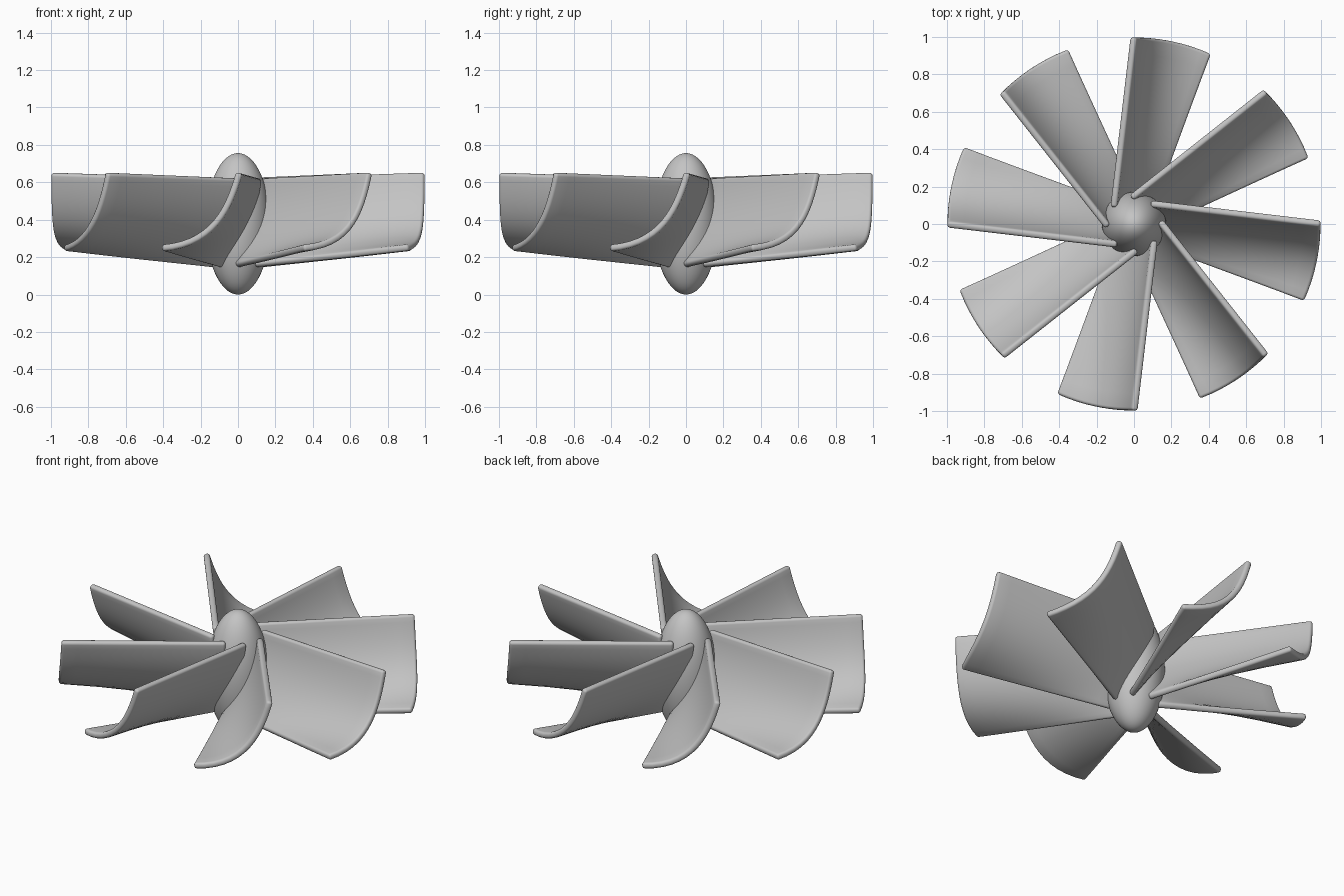
import bpy, bmesh, math
from mathutils import Vector, Matrix

cube = bpy.data.objects.get("Cube")
if cube:
    bpy.data.objects.remove(cube)

grey = bpy.data.materials.new("plain_grey")
grey.use_nodes = True
grey.diffuse_color = (0.55, 0.55, 0.55, 1)
grey.node_tree.nodes["Principled BSDF"].inputs["Base Color"].default_value = (0.55, 0.55, 0.55, 1)

BLADES = 8
THICK = 0.036
SPANS = 10
STEPS = 14


def finish(name, bm):
    mesh = bpy.data.meshes.new(name)
    bmesh.ops.recalc_face_normals(bm, faces=bm.faces)
    bm.to_mesh(mesh)
    bm.free()
    mesh.materials.append(grey)
    obj = bpy.data.objects.new(name, mesh)
    bpy.context.collection.objects.link(obj)
    mesh.shade_smooth()
    return obj


def bezier(a, b, c, d, t):
    s = 1 - t
    return a * s**3 + b * 3 * s * s * t + c * 3 * s * t * t + d * t**3


def section(points):
    ctrl = [Vector(p) for p in points]
    return [bezier(*ctrl, i / STEPS) for i in range(STEPS + 1)]


# Hub: tall ellipsoid
bm = bmesh.new()
bmesh.ops.create_uvsphere(bm, u_segments=48, v_segments=32, radius=1)
bmesh.ops.transform(bm, verts=bm.verts,
                    matrix=Matrix.Translation((0, 0, 0.378)) @ Matrix.Diagonal((0.172, 0.172, 0.378, 1)))
finish("hub", bm)

# Blade: ruled sheet between a gentle root curve and a scooped tip curve (x, z)
root = section([(0.11, 0.62), (0.09, 0.42), (-0.01, 0.28), (-0.10, 0.15)])
tip = section([(0.005, 0.65), (-0.05, 0.46), (-0.13, 0.27), (-0.41, 0.25)])


def blade(name, angle):
    bm = bmesh.new()
    rows = []
    for j in range(SPANS + 1):
        t = j / SPANS
        row = []
        for r, p in zip(root, tip):
            a = Vector((r.x, -0.09, r.y))
            b = Vector((p.x, -math.sqrt(0.997**2 - p.x**2), p.y))
            row.append(bm.verts.new(a.lerp(b, t)))
        rows.append(row)
    for low, high in zip(rows, rows[1:]):
        for i in range(STEPS):
            bm.faces.new((low[i], low[i + 1], high[i + 1], high[i]))
    bmesh.ops.rotate(bm, verts=bm.verts, cent=(0, 0, 0), matrix=Matrix.Rotation(angle, 3, "Z"))
    obj = finish(name, bm)
    shell = obj.modifiers.new("thickness", "SOLIDIFY")
    shell.thickness = THICK
    shell.offset = 0
    rounding = obj.modifiers.new("rounded_rim", "BEVEL")
    rounding.width = THICK * 0.42
    rounding.segments = 4
    rounding.limit_method = "ANGLE"
    rounding.angle_limit = math.radians(50)


for k in range(BLADES):
    blade(f"blade_{k + 1}", k * math.tau / BLADES)
